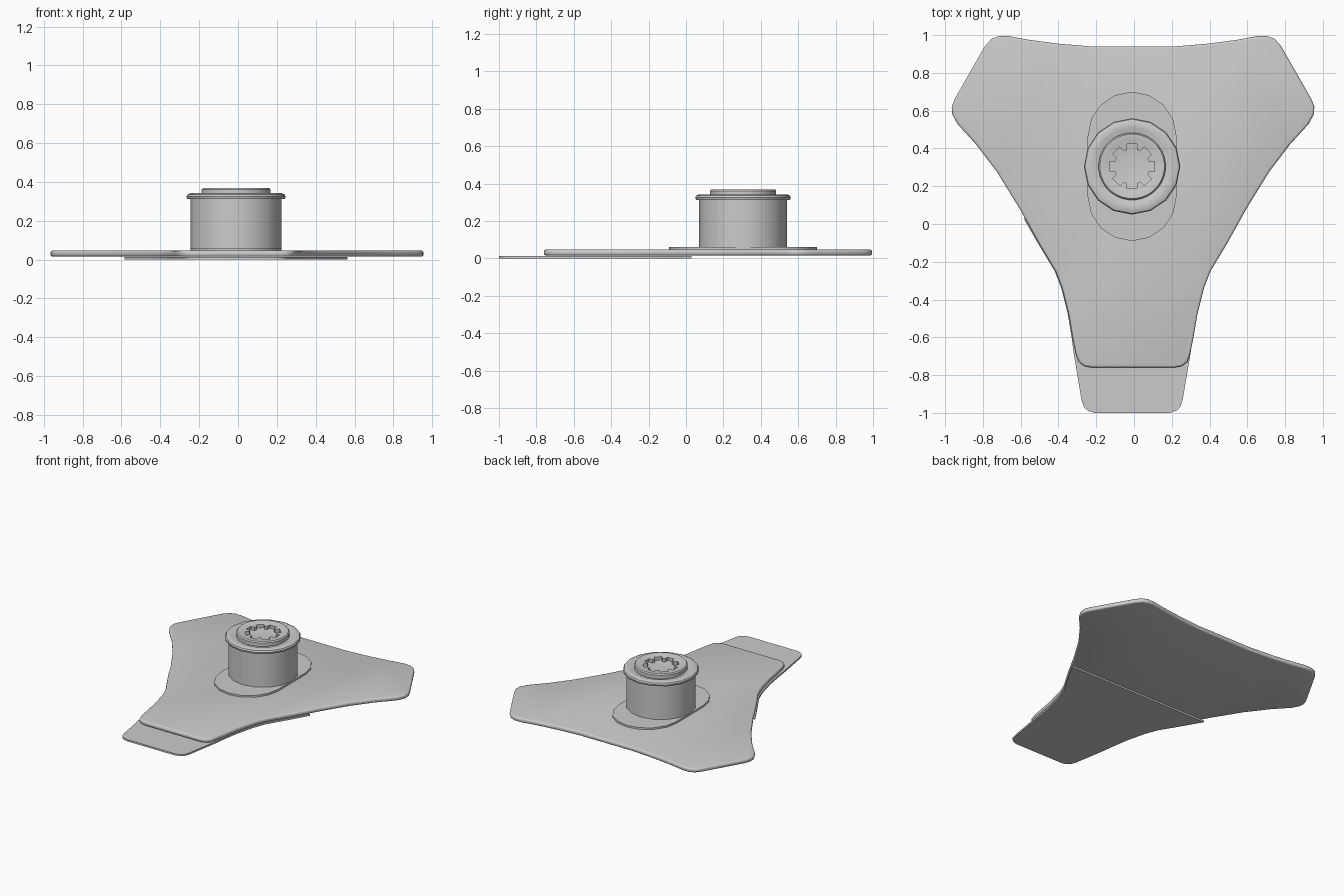
import bpy, bmesh, math

cube = bpy.data.objects.get("Cube")
if cube:
    bpy.data.objects.remove(cube, do_unlink=True)

grey = bpy.data.materials.new("light_grey")
grey.use_nodes = True
grey.diffuse_color = (0.6, 0.6, 0.6, 1)
grey.node_tree.nodes["Principled BSDF"].inputs["Base Color"].default_value = (0.6, 0.6, 0.6, 1)

CX, CY = -0.01, 0.305      # hub centre


def finish(bm, name, angle=35):
    bmesh.ops.recalc_face_normals(bm, faces=bm.faces[:])
    mesh = bpy.data.meshes.new(name)
    bm.to_mesh(mesh)
    bm.free()
    mesh.materials.append(grey)
    obj = bpy.data.objects.new(name, mesh)
    bpy.context.collection.objects.link(obj)
    bpy.ops.object.select_all(action='DESELECT')
    obj.select_set(True)
    bpy.context.view_layer.objects.active = obj
    bpy.ops.object.shade_smooth_by_angle(angle=math.radians(angle))
    return obj


def slab(name, outline, z0, z1, bevel=0.0):
    """Extrude a closed outline, optionally rounding both rims."""
    bm = bmesh.new()
    face = bm.faces.new([bm.verts.new((x, y, z0)) for x, y in outline])
    top = bmesh.ops.extrude_face_region(bm, geom=[face])["geom"]
    verts = [v for v in top if isinstance(v, bmesh.types.BMVert)]
    bmesh.ops.translate(bm, verts=verts, vec=(0, 0, z1 - z0))
    if bevel:
        rims = [e for e in bm.edges if abs(e.verts[0].co.z - e.verts[1].co.z) < 1e-5]
        bmesh.ops.bevel(bm, geom=rims, offset=bevel, segments=3, profile=0.5, affect='EDGES')
    return finish(bm, name)


def mirrored(half, axis=-0.005):
    """Complete a right-hand half outline."""
    return [(x + axis, y) for x, y in half] + [(axis - x, y) for x, y in reversed(half)]


def loft(name, rings, angle=35):
    """Join equal-count rings of points and cap both ends."""
    bm = bmesh.new()
    loops = [[bm.verts.new(p) for p in ring] for ring in rings]
    n = len(loops[0])
    for a, b in zip(loops, loops[1:]):
        for i in range(n):
            j = (i + 1) % n
            bm.faces.new((a[i], a[j], b[j], b[i]))
    bm.faces.new(loops[0])
    bm.faces.new(loops[-1])
    return finish(bm, name, angle)


def circle(r, z, n, offset=0.0):
    return [(CX + r * math.cos(math.tau * (i + offset) / n),
             CY + r * math.sin(math.tau * (i + offset) / n), z) for i in range(n)]


# Waisted edge shared by both plates
waist = [(0.5, -0.1), (0.41, -0.25), (0.375, -0.34), (0.34, -0.48), (0.32, -0.6)]

# Three-lobed main plate
main_half = [(0.22, 0.94), (0.40, 0.955), (0.55, 0.975), (0.66, 0.995), (0.71, 0.995),
             (0.75, 0.98), (0.785, 0.94), (0.945, 0.66), (0.96, 0.62), (0.957, 0.58),
             (0.93, 0.53), (0.83, 0.42), (0.72, 0.275), (0.6, 0.08)] + waist + [
             (0.302, -0.69), (0.287, -0.73), (0.26, -0.752), (0.22, -0.76)]
slab("main_plate", mirrored(main_half), 0.015, 0.047, 0.012)

# Thin tongue beneath, reaching out past the front edge
tongue_half = [(0.575, 0.03)] + waist + [(0.31, -0.68), (0.268, -0.93), (0.255, -0.97),
               (0.232, -0.99), (0.2, -1.0)]
slab("lower_tongue", mirrored(tongue_half, -0.01), 0.0, 0.013)

# Oblong foot under the hub
foot = []
for side in (1, -1):
    for i in range(9):
        a = math.pi * i / 8 + (0 if side > 0 else math.pi)
        foot.append((CX + 0.235 * math.cos(a), CY + side * 0.16 + 0.235 * math.sin(a)))
slab("hub_foot", foot, 0.045, 0.06)

# Hub cylinder with a rounded lip
profile = [(0.235, 0.055), (0.235, 0.313), (0.252, 0.313), (0.255, 0.325), (0.25, 0.336),
           (0.235, 0.342), (0.205, 0.341), (0.19, 0.335)]
loft("hub_body", [circle(r, z, 16) for r, z in profile])


# Dished cap with an eight-notch socket
def socket(z):
    pts = []
    for k in range(8):
        for r, width in ((0.092, -0.027), (0.121, -0.027), (0.121, 0.027), (0.092, 0.027)):
            a = math.tau * k / 8 + math.asin(width / r)
            pts.append((CX + r * math.cos(a), CY + r * math.sin(a), z))
    return pts


cap = [circle(r, z, 32, -1.5) for r, z in
       ((0.178, 0.315), (0.178, 0.361), (0.171, 0.369), (0.16, 0.369), (0.135, 0.363))]
loft("socket_cap", cap + [socket(0.36), socket(0.305)])
